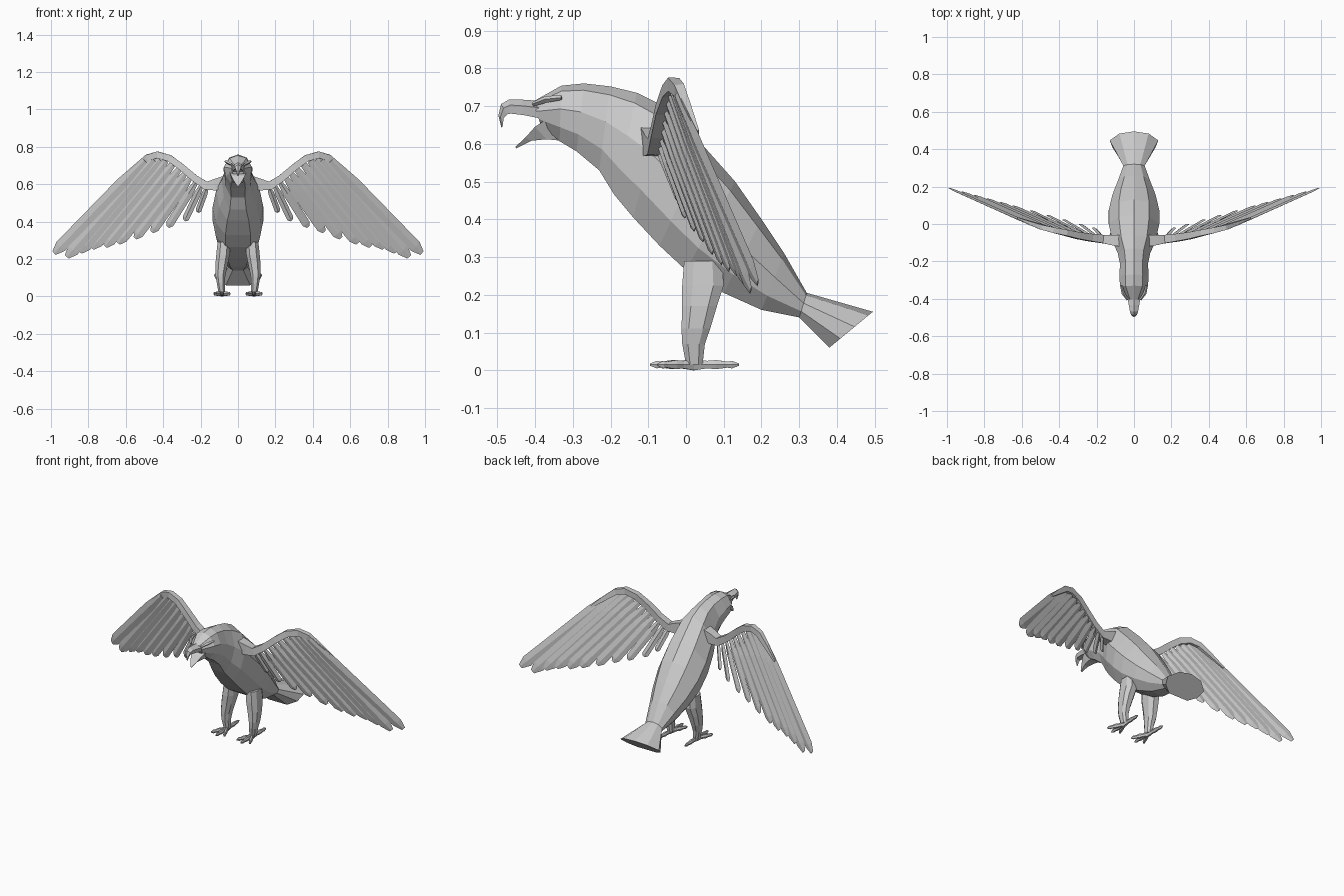
import bpy, bmesh
from mathutils import Vector

grey = bpy.data.materials.new("plain grey")
grey.diffuse_color = (0.6, 0.6, 0.6, 1)


def loft(bm, rings):
    """Skin a list of equal-length rings and cap both ends."""
    vs = [[bm.verts.new(p) for p in r] for r in rings]
    n = len(vs[0])
    for a, b in zip(vs, vs[1:]):
        for i in range(n):
            j = (i + 1) % n
            bm.faces.new((a[i], a[j], b[j], b[i]))
    bm.faces.new(vs[0][::-1])
    bm.faces.new(vs[-1])


def finish(bm, name, mirror=False):
    bmesh.ops.recalc_face_normals(bm, faces=bm.faces)
    me = bpy.data.meshes.new(name)
    bm.to_mesh(me)
    bm.free()
    me.materials.append(grey)
    ob = bpy.data.objects.new(name, me)
    bpy.context.collection.objects.link(ob)
    if mirror:
        m = ob.modifiers.new("mirror", 'MIRROR')
        m.use_mirror_merge = False
    return ob


SQUARE = [(-1, -1), (1, -1), (1, 1), (-1, 1)]
DIAMOND = [(-1, 0), (0, -1), (1, 0), (0, 1)]
HEX = [(-1, 0), (-.5, -1), (.5, -1), (1, 0), (.5, 1), (-.5, 1)]


def tube(bm, pts, sizes, depth_axis, shape):
    """Sweep a shape along pts; sizes are (half width, half depth)."""
    pts = [Vector(p) for p in pts]
    rings = []
    for k, p in enumerate(pts):
        t = (pts[min(k + 1, len(pts) - 1)] - pts[max(k - 1, 0)]).normalized()
        side = t.cross(Vector(depth_axis)).normalized()
        deep = side.cross(t)
        w, d = sizes[k]
        rings.append([p + side * u * w + deep * v * d for u, v in shape])
    loft(bm, rings)


# Body from head to tail: top y, z, bottom y, z, half width
BODY = [(-.405, .712, -.385, .650, .036), (-.33, .754, -.335, .607, .075),
        (-.27, .76, -.29, .58, .078), (-.20, .752, -.23, .53, .075),
        (-.13, .735, -.19, .465, .087), (-.06, .70, -.14, .405, .115),
        (.05, .59, -.07, .33, .135), (.13, .50, 0, .265, .135),
        (.20, .40, .10, .205, .115), (.26, .31, .20, .16, .085),
        (.32, .205, .30, .14, .057), (.495, .155, .38, .06, .13)]
# half section: width factor, fraction from top to bottom
HALF = [(.6, .1), (1, .42), (.88, .75), (.5, 1)]
bm = bmesh.new()
rings = []
for ty, tz, by, bz, w in BODY:
    half = [(w * f, ty + (by - ty) * t, tz + (bz - tz) * t) for f, t in HALF]
    rings.append([(0, ty, tz)] + half + [(-x, y, z) for x, y, z in half[::-1]])
loft(bm, rings)
finish(bm, "body")

# Hooked upper beak: top y, z, bottom y, z, half width
bm = bmesh.new()
rings = []
for ty, tz, by, bz, w in [(-.39, .714, -.39, .668, .036), (-.435, .717, -.43, .676, .028),
                          (-.468, .718, -.465, .68, .022), (-.49, .705, -.474, .678, .017),
                          (-.497, .675, -.483, .668, .010), (-.489, .643, -.486, .645, .003)]:
    my, mz = (ty * .6 + by * .4), (tz * .6 + bz * .4)
    rings.append([(0, ty, tz), (w, my, mz), (w * .8, by, bz),
                  (-w * .8, by, bz), (-w, my, mz)])
loft(bm, rings)
finish(bm, "upper_beak")

# Open lower beak
bm = bmesh.new()
rings = []
for ty, tz, by, bz, w in [(-.36, .672, -.33, .608, .048), (-.40, .645, -.37, .612, .036),
                          (-.425, .617, -.41, .608, .022), (-.452, .592, -.45, .588, .005)]:
    rings.append([(w, ty, tz), (w * .6, by, bz), (-w * .6, by, bz), (-w, ty, tz)])
loft(bm, rings)
finish(bm, "lower_beak")

# Brow ridges over the eyes
bm = bmesh.new()
tube(bm, [(.034, -.405, .705), (.058, -.37, .718), (.068, -.33, .722)],
     [(.006, .006), (.009, .009), (.006, .006)], (0, 0, 1), DIAMOND)
finish(bm, "brows", True)

# Wing arm, from the shoulder over the wrist
bm = bmesh.new()
tube(bm, [(.07, -.09, .61), (.125, -.085, .597), (.17, -.08, .592), (.23, -.073, .63),
          (.30, -.062, .69), (.365, -.047, .738), (.43, -.033, .757), (.485, -.018, .742),
          (.55, .004, .69), (.62, .03, .63)],
     [(.035, .03), (.03, .026), (.022, .022), (.019, .02), (.018, .018), (.018, .016),
      (.018, .015), (.017, .013), (.013, .01), (.006, .005)], (0, 1, 0), SQUARE)
finish(bm, "wing_arms", True)

# Flight feathers: root x, z, tip x, z, half width
FEATHERS = [(.50, .728, .983, .232, .033), (.455, .735, .915, .212, .035),
            (.42, .735, .845, .238, .034), (.385, .725, .78, .258, .032),
            (.35, .705, .71, .268, .031), (.315, .68, .64, .285, .029),
            (.285, .655, .55, .312, .027), (.255, .635, .46, .345, .025),
            (.225, .61, .375, .372, .022), (.195, .595, .285, .405, .019),
            (.165, .585, .215, .45, .016)]
bm = bmesh.new()
for rx, rz, tx, tz, w in FEATHERS:
    root = Vector((rx, -.1 + .15 * rx, rz))
    tip = Vector((tx, -.08 + .275 * tx, tz))
    pts = [root.lerp(tip, t) for t in (0, .25, .93, 1)]
    tube(bm, pts, [(w * .55, .005), (w, .007), (w, .006), (w * .4, .002)],
         (-.3, 1, .12), DIAMOND)
finish(bm, "wing_feathers", True)

# Legs: x, y, z, half width, half depth
LEG = [(.075, .045, .29, .034, .05), (.08, .045, .225, .036, .055),
       (.088, .036, .17, .033, .046), (.094, .026, .11, .026, .038),
       (.092, .02, .07, .021, .03), (.086, .022, .015, .017, .022)]
bm = bmesh.new()
loft(bm, [[(x + u * w, y + v * d, z) for u, v in
           [(-1, -.5), (-.5, -1), (.5, -1), (1, -.5), (1, .5), (.5, 1), (-.5, 1), (-1, .5)]]
          for x, y, z, w, d in LEG])
finish(bm, "legs", True)

# Toes: three forward and one back, each ending in a claw
bm = bmesh.new()
ankle = Vector((.086, .02, .015))
for x, y in [(.042, -.075), (.084, -.095), (.13, -.075), (.09, .14)]:
    tip = Vector((x, y, .015))
    tube(bm, [ankle.lerp(tip, t) for t in (0, .3, .5, .75, .85, 1)],
         [(.012, .015), (.009, .010), (.011, .012), (.008, .008), (.008, .010), (.002, .003)],
         (0, 0, 1), HEX)
finish(bm, "toes", True)
